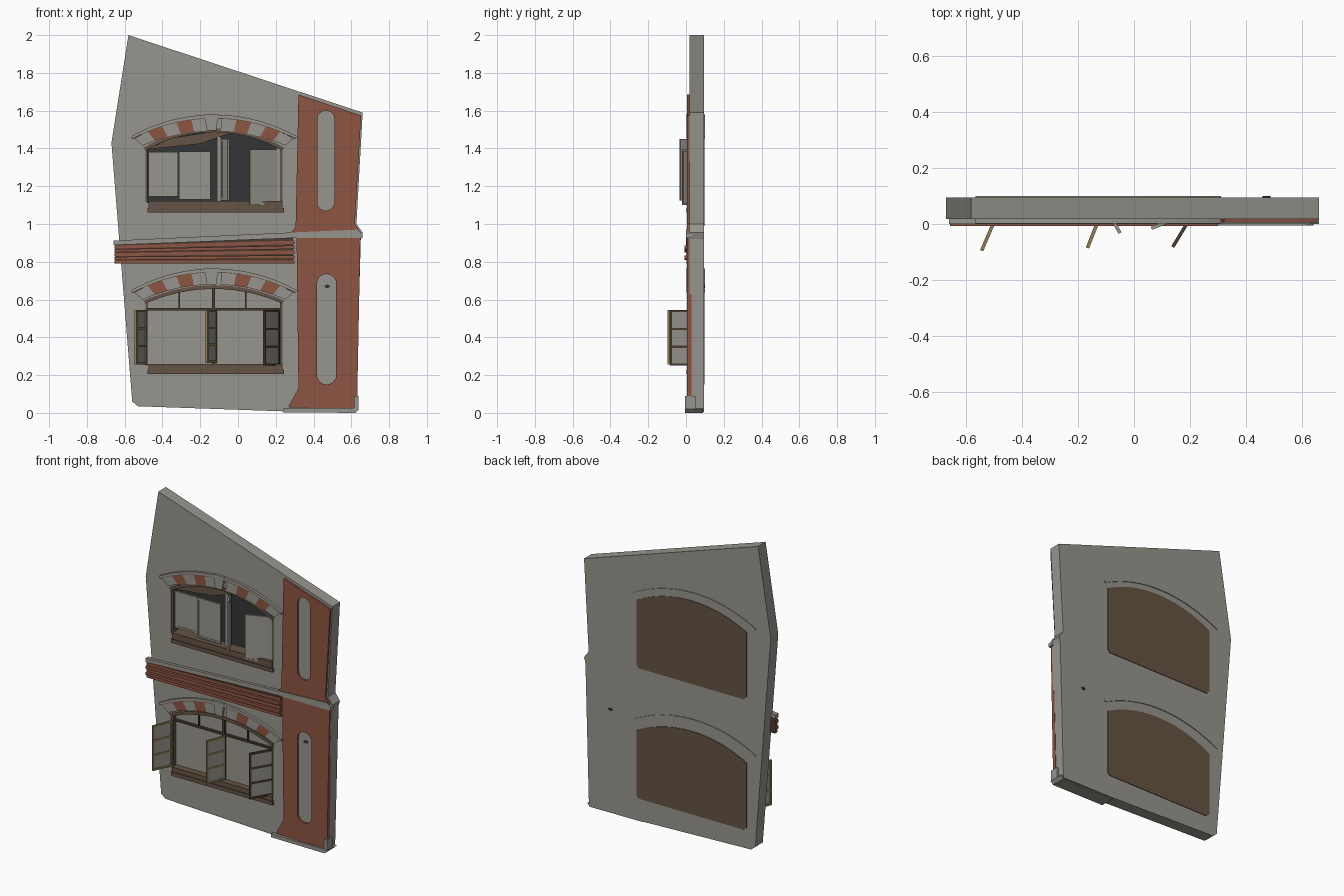
import bpy, bmesh, math
from mathutils import Matrix, Vector

if "Cube" in bpy.data.objects:
    bpy.data.objects.remove(bpy.data.objects["Cube"])


def material(name, rgb):
    m = bpy.data.materials.new(name)
    m.use_nodes = True
    m.diffuse_color = (*rgb, 1)
    m.node_tree.nodes["Principled BSDF"].inputs["Base Color"].default_value = (*rgb, 1)
    return m


STONE = material("grey stone", (.31, .30, .27))
BRICK = material("red brick", (.27, .09, .055))
TIMBER = material("brown timber", (.13, .088, .058))
DARK = material("dark interior", (.033, .035, .036))
YELLOW = material("ochre timber", (.28, .22, .09))
DEEP = material("dark timber", (.07, .045, .03))


def finish(name, bm, mat):
    bmesh.ops.recalc_face_normals(bm, faces=bm.faces)
    me = bpy.data.meshes.new(name)
    bm.to_mesh(me)
    bm.free()
    me.materials.append(mat)
    ob = bpy.data.objects.new(name, me)
    bpy.context.collection.objects.link(ob)
    return ob


def prism(name, pts, y0, y1, mat):
    """Extrude an (x, z) outline from y0 to y1."""
    bm = bmesh.new()
    face = bm.faces.new([bm.verts.new((x, y0, z)) for x, z in pts])
    ext = bmesh.ops.extrude_face_region(bm, geom=[face])["geom"]
    bmesh.ops.translate(bm, vec=(0, y1 - y0, 0),
                        verts=[v for v in ext if isinstance(v, bmesh.types.BMVert)])
    return finish(name, bm, mat)


def rect(x0, x1, z0, z1):
    return [(x0, z0), (x1, z0), (x1, z1), (x0, z1)]


def arc(x0, x1, spring, apex, n=20):
    """Points of a segmental arch, left to right."""
    w, h, c = (x1 - x0) / 2, apex - spring, (x0 + x1) / 2
    r = (w * w + h * h) / (2 * h)
    a = math.asin(w / r)
    return [(c + r * math.sin(t), apex - r + r * math.cos(t))
            for t in (a * (2 * i / n - 1) for i in range(n + 1))]


def stadium(x0, x1, z0, z1, n=10):
    r, c = (x1 - x0) / 2, (x0 + x1) / 2
    top = [(c + r * math.cos(math.pi * i / n), z1 - r + r * math.sin(math.pi * i / n))
           for i in range(n + 1)]
    return top + [(2 * c - x, z0 + z1 - z) for x, z in top]


def cut(ob, pts):
    cutter = prism("cutter", pts, -.5, .5, DARK)
    cutter.hide_render = True
    mod = ob.modifiers.new("opening", "BOOLEAN")
    mod.operation, mod.solver, mod.object = "DIFFERENCE", "EXACT", cutter
    bpy.context.view_layer.objects.active = ob
    bpy.ops.object.modifier_apply(modifier=mod.name)
    bpy.data.objects.remove(cutter)


def leaf(name, hinge, end, z0, z1, frame, rails, bar=.012, thick=.012):
    """Framed glazed leaf running between two plan points."""
    h, e = Vector(hinge), Vector(end)
    w = (e - h).length
    turn = Matrix.Translation((h.x, h.y, 0)) @ Matrix.Rotation(math.atan2(*(e - h).yx), 4, "Z")

    def boxes(part, items, t, mat):
        bm = bmesh.new()
        for a, b, lo, hi in items:
            bmesh.ops.create_cube(bm, size=1, matrix=turn
                                  @ Matrix.Translation(((a + b) / 2, 0, (lo + hi) / 2))
                                  @ Matrix.Diagonal((b - a, t, hi - lo, 1)))
        finish(part, bm, mat)

    parts = [(0, bar, z0, z1), (w - bar, w, z0, z1)]
    for i in range(rails):
        z = z0 + (z1 - z0 - bar) * i / (rails - 1)
        parts.append((bar, w - bar, z, z + bar))
    boxes(name + "_frame", parts, thick, frame)
    boxes(name + "_glass", [(bar, w - bar, z0 + bar, z1 - bar)], thick * .4, STONE)


# Main wall slab
wall = prism("wall", [(-.58, 2), (.66, 1.59), (.627, 1), (.66, .955), (.65, .92), (.625, .005),
                      (.25, .008), (-.53, .035), (-.56, .06), (-.67, 1.43)], .018, .095, STONE)

# Brick pier with two long niches
pier_top = prism("upper_pier", [(.32, 1.685), (.652, 1.575), (.618, 1), (.65, .955), (.65, .935),
                                (.26, .935), (.305, .98)], .006, .03, BRICK)
cut(pier_top, stadium(.42, .51, 1.07, 1.6))
pier_low = prism("lower_pier", [(.31, .93), (.648, .93), (.63, .02), (.265, .03),
                                (.32, .13)], .006, .03, BRICK)
cut(pier_low, stadium(.418, .52, .15, .735))
prism("niche_pin", stadium(.458, .486, .66, .68, 4), .012, .1, DARK)

# Plinth, string course cap and stepped brick courses
prism("plinth", [(.24, .003), (.62, 0), (.64, .02), (.62, .025), (.24, .025)], -.006, .09, STONE)
prism("plinth_block", rect(.615, .637, .02, .09), -.004, .05, STONE)
prism("string_cap", [(-.66, .888), (.27, .925), (.66, .925), (.66, .95), (.63, .97), (.28, .955),
                     (-.66, .912)], 0, .03, STONE)
for i in range(5):
    z, grow, slope = .79 + .02 * i, .018, .006 * i
    prism("brick_course_%d" % i, [(-.655, z), (.3, z + slope), (.3, z + grow + slope),
                                  (-.655, z + grow - .002)], -.008 if i % 2 else .002, .03, BRICK)
prism("course_backing", [(-.65, .79), (.29, .79), (.29, .93), (-.65, .89)], .008, .03, DEEP)

# Both windows share arch, frame, sill and back panel
WINDOWS = [("lower", .25, .59, .67, 0, .205), ("upper", 1.115, 1.4, 1.5, .815, 1.06)]
for name, base, spring, apex, dz, sill in WINDOWS:
    opening = [(.235, base), (-.49, base)] + arc(-.49, .235, spring, apex)
    cut(wall, opening)
    # Alternating wedge blocks and keystone
    inner = arc(-.505, .25, .6 + dz, .68 + dz, 11)
    outer = arc(-.55, .295, .638 + dz, .747 + dz, 11)
    for i in range(11):
        key = i == 5
        quad = [inner[i], inner[i + 1], outer[i + 1], outer[i]]
        if key:
            quad = [(-.165, .68 + dz), (-.115, .68 + dz), (-.104, .767 + dz), (-.178, .767 + dz)]
        prism(name + "_arch_block_%d" % i, quad, .002 if key else .01, .03,
              BRICK if i % 2 and not key else STONE)
    # Hood moulding running through the wall
    prism(name + "_hood", arc(-.56, .305, .638 + dz, .747 + dz)
          + arc(-.565, .31, .65 + dz, .764 + dz)[::-1], .002, .1, STONE)
    prism(name + "_hood_edge", arc(-.56, .305, .634 + dz, .743 + dz)
          + arc(-.56, .305, .638 + dz, .747 + dz)[::-1], .004, .03, TIMBER)
    # Timber head, jambs and sill
    prism(name + "_frame_head", arc(-.49, .235, spring - .012, apex - .014)
          + arc(-.5, .245, spring + .004, apex + .006)[::-1], .012, .08, TIMBER)
    for side, x in (("right", -.49), ("left", .223)):
        prism(name + "_%s_jamb" % side, rect(x, x + .012, base, spring), .025, .08, TIMBER)
    prism(name + "_sill", rect(-.48, .243, sill, sill + .024), .002, .05, TIMBER)
    prism(name + "_sill_step", rect(-.475, .235, sill + .024, base + .008), .008, .08, TIMBER)
    # Closing panel on the back
    d = dz * 1.03
    prism(name + "_back_panel", [(.285, .17 + d), (.27, .15 + d), (-.48, .15 + d), (-.5, .17 + d)]
          + arc(-.5, .285, .585 + d, .685 + d), .093, .0985, TIMBER)

# Lower window glazing, transom and glazing bars
prism("lower_glazing", [(.23, .25), (-.485, .25)] + arc(-.485, .23, .588, .664), .05, .06, STONE)
prism("lower_transom", rect(-.485, .23, .543, .555), .035, .06, DEEP)
prism("lower_mullion", rect(-.137, -.122, .25, .66), .035, .06, DEEP)
for x in (-.31, .04):
    prism("upper_light_bar", rect(x - .004, x + .004, .55, .645), .04, .06, DEEP)

# Lower open casements
leaf("right_casement", (-.487, .035), (-.543, -.095), .255, .545, YELLOW, 4)
leaf("middle_casement", (-.118, .035), (-.166, -.085), .265, .545, YELLOW, 4)
leaf("left_casement", (.218, .05), (.138, -.082), .25, .545, DEEP, 4)

# Upper window: dark room, sashes, post and open leaf
prism("upper_room", [(.233, 1.1), (-.488, 1.1)] + arc(-.488, .233, 1.4, 1.495), .082, .09, DARK)
prism("upper_soffit", [(-.48, 1.395), (-.2, 1.425), (0, 1.495), (-.13, 1.49), (-.35, 1.455)],
      .03, .08, TIMBER)
leaf("right_sash", (-.475, .045), (-.318, .045), 1.145, 1.38, STONE, 2)
leaf("middle_sash", (-.312, .035), (-.145, .035), 1.13, 1.385, STONE, 2)
prism("upper_post", rect(-.112, -.09, 1.12, 1.46), .03, .06, STONE)
leaf("post_leaf", (-.085, .03), (-.05, -.032), 1.125, 1.45, STONE, 2)
leaf("left_sash", (.205, .04), (.062, -.015), 1.1, 1.395, STONE, 2)
prism("far_post", rect(.205, .225, 1.12, 1.42), .03, .06, STONE)
